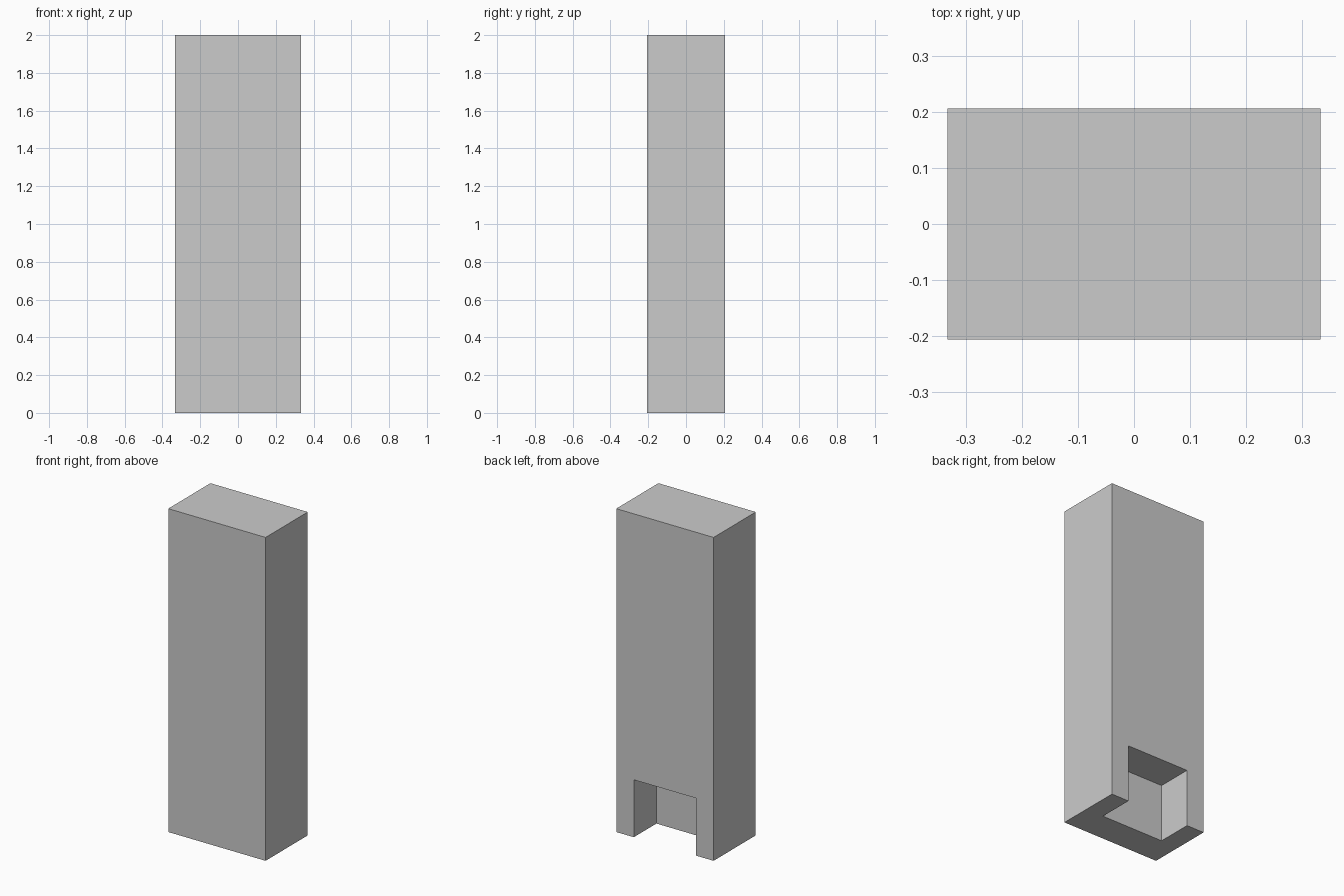
import bpy, bmesh

if "Cube" in bpy.data.objects:
    bpy.data.objects.remove(bpy.data.objects["Cube"])

HX, HY, H = 0.333, 0.206, 2.0      # half width, half depth, height
NX, NH, NY = 0.213, 0.355, -0.015  # notch half width, height, inner wall y


def extrude(bm, outline, y0, y1):
    """Front profile (x, z) pulled from y0 to y1."""
    face = bm.faces.new([bm.verts.new((x, y0, z)) for x, z in outline])
    out = bmesh.ops.extrude_face_region(bm, geom=[face])
    verts = [g for g in out["geom"] if isinstance(g, bmesh.types.BMVert)]
    bmesh.ops.translate(bm, verts=verts, vec=(0, y1 - y0, 0))


# Solid pillar body
def make_object(name, outline, y0, y1):
    bm = bmesh.new()
    extrude(bm, outline, y0, y1)
    bmesh.ops.recalc_face_normals(bm, faces=bm.faces)
    mesh = bpy.data.meshes.new(name)
    bm.to_mesh(mesh)
    bm.free()
    obj = bpy.data.objects.new(name, mesh)
    bpy.context.collection.objects.link(obj)
    return obj


pillar = make_object("pillar", [(-HX, 0), (HX, 0), (HX, H), (-HX, H)], -HY, HY)

# Notch cut into the bottom of the back face
cutter = make_object("notch_cutter",
                     [(-NX, -0.1), (NX, -0.1), (NX, NH), (-NX, NH)], NY, HY + 0.1)
cutter.hide_render = True
cutter.hide_viewport = True
cut = pillar.modifiers.new("notch", 'BOOLEAN')
cut.operation = 'DIFFERENCE'
cut.solver = 'EXACT'
cut.object = cutter
